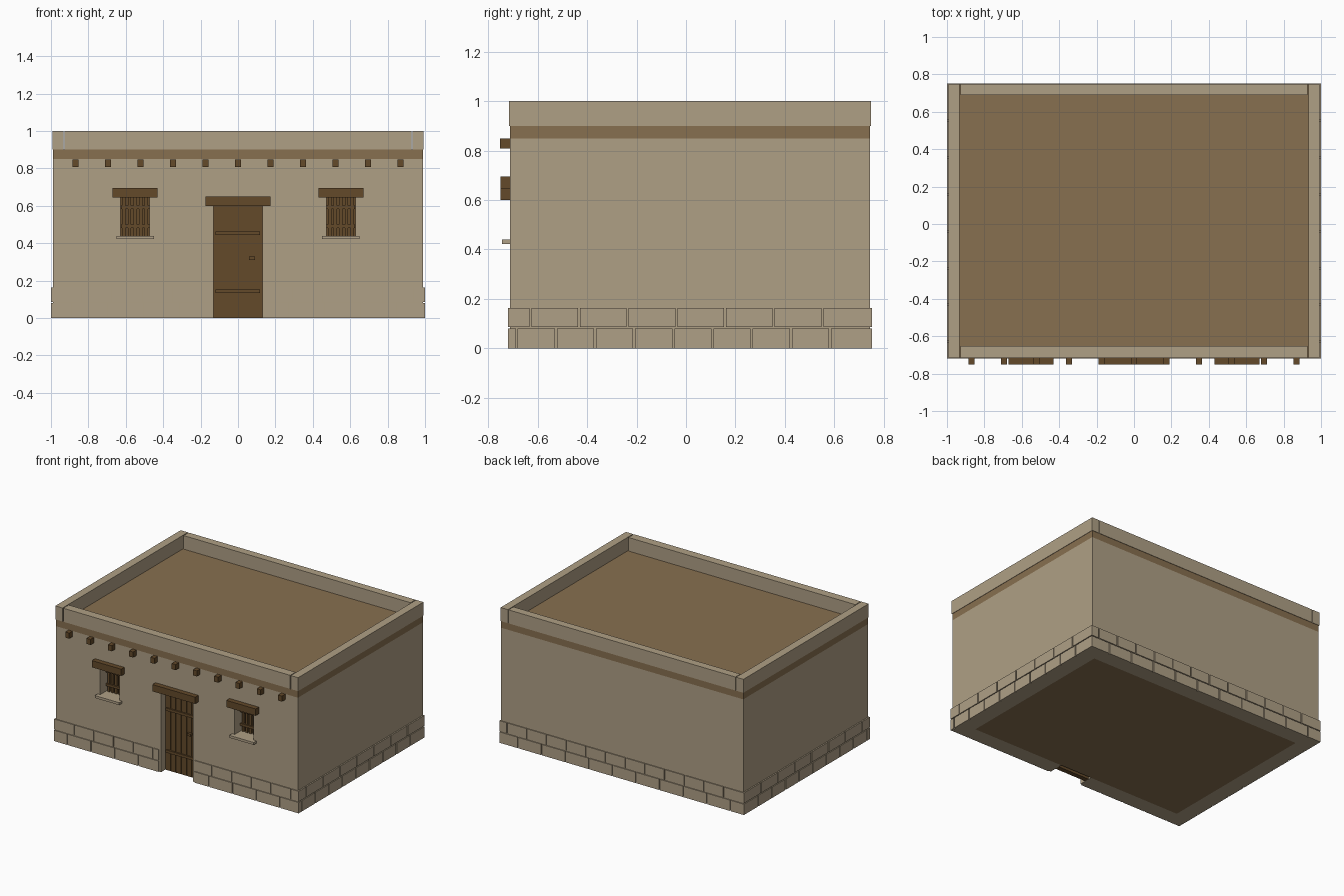
import bpy, bmesh
from mathutils import Vector

if "Cube" in bpy.data.objects:
    bpy.data.objects.remove(bpy.data.objects["Cube"])


def material(name, rgb):
    m = bpy.data.materials.new(name)
    m.diffuse_color = (*rgb, 1)
    m.use_nodes = True
    m.node_tree.nodes["Principled BSDF"].inputs["Base Color"].default_value = m.diffuse_color
    return m


PLASTER = material("plaster", (0.43, 0.35, 0.235))
STONE = material("stone", (0.43, 0.35, 0.24))
EARTH = material("packed earth", (0.245, 0.16, 0.079))
WOOD = material("dark wood", (0.125, 0.067, 0.023))


def boxes(name, mat, spans):
    """One object from boxes given as (x0, x1, y0, y1, z0, z1)."""
    bm = bmesh.new()
    for x0, x1, y0, y1, z0, z1 in spans:
        lo, hi = Vector((x0, y0, z0)), Vector((x1, y1, z1))
        verts = bmesh.ops.create_cube(bm, size=1)["verts"]
        bmesh.ops.scale(bm, vec=hi - lo, verts=verts)
        bmesh.ops.translate(bm, vec=(lo + hi) / 2, verts=verts)
    mesh = bpy.data.meshes.new(name)
    bm.to_mesh(mesh)
    bm.free()
    if mat:
        mesh.materials.append(mat)
    obj = bpy.data.objects.new(name, mesh)
    bpy.context.collection.objects.link(obj)
    return obj


def cut(target, name, span):
    cutter = boxes(name, None, [span])
    cutter.hide_render = True
    cutter.hide_viewport = True
    cutter.display_type = 'WIRE'
    mod = target.modifiers.new(name, 'BOOLEAN')
    mod.operation, mod.solver, mod.object = 'DIFFERENCE', 'EXACT', cutter


X, F, B = 0.99, -0.713, 0.745       # wall half width, front and back planes
T = 0.11                            # wall thickness
WIN = 0.55                          # window centre

# Hollow walls with door and window openings
walls = boxes("walls", PLASTER, [(-X, X, F, B, 0, 0.85)])
cut(walls, "room_cutter", (-X + T, X - T, F + T, B - T, -0.1, 0.95))
cut(walls, "door_cutter", (-0.13, 0.13, F - 0.1, F + T + 0.05, -0.1, 0.60))
for side, s in (("left", -1), ("right", 1)):
    cut(walls, side + "_window_cutter",
        (s * WIN - 0.078, s * WIN + 0.078, F - 0.1, F + T + 0.05, 0.44, 0.645))

# Floor and roof slabs
boxes("floor", EARTH, [(-X + T, X - T, F + T, B - T, 0, 0.02)])
boxes("roof_slab", EARTH, [(-X, X, F, B, 0.85, 0.90)])

# Parapet: two full-depth sides, front and back between them
boxes("parapet", PLASTER, [
    (-0.993, -0.934, F - 0.003, B + 0.003, 0.90, 1.0),
    (0.934, 0.993, F - 0.003, B + 0.003, 0.90, 1.0),
    (-0.928, 0.928, F - 0.003, F + 0.06, 0.90, 1.0),
    (-0.928, 0.928, B - 0.055, B + 0.003, 0.90, 1.0)])


# Two courses of stone blocks around the base
def course(start, end, first, step, skip=None):
    """Block intervals along one side, leaving out the skip interval."""
    cuts = [start]
    p = first
    while p < end - 0.02:
        cuts.append(p)
        p += step
    cuts.append(end)
    out = []
    for a, b in zip(cuts, cuts[1:]):
        a, b = a + 0.004 * (a > start), b - 0.004 * (b < end)
        if skip and b > skip[0] and a < skip[1]:
            parts = [(a, min(b, skip[0])), (max(a, skip[1]), b)]
        else:
            parts = [(a, b)]
        out += [(u, v) for u, v in parts if v - u > 0.01]
    return out


SF, SB = -0.72, 0.752
front, back, left, right = [], [], [], []
for z0, z1, fx, sx, fy, sy in ((0, 0.08, -0.89, 0.193, -0.685, 0.1585),
                               (0.086, 0.163, -0.835, 0.161, -0.63, 0.197)):
    front += [(a, b, SF, F + 0.01, z0, z1)
              for a, b in course(-1, 1, fx, sx, (-0.147, 0.147))]
    back += [(a, b, B - 0.01, SB, z0, z1) for a, b in course(-1, 1, fx, sx)]
    for a, b in course(SF, SB, fy, sy):
        left.append((-1, -X + 0.01, a, b, z0, z1))
        right.append((X - 0.01, 1, a, b, z0, z1))
for name, spans in (("front", front), ("back", back),
                    ("left", left), ("right", right)):
    boxes(name + "_base_stones", STONE, spans)

# Roof beam ends along the front
boxes("roof_beam_ends", WOOD,
      [(0.174 * i - 0.016, 0.174 * i + 0.016, -0.752, F + 0.05, 0.808, 0.849)
       for i in range(-5, 6)])

# Door: planks on a backing, two battens, handle, lintel
D = F + 0.05
boxes("door_backing", WOOD, [(-0.13, 0.13, D + 0.006, D + 0.035, 0, 0.60)])
w = 0.26 / 6
boxes("door_planks", WOOD,
      [(-0.13 + i * w + 0.002, -0.13 + (i + 1) * w - 0.002,
        D, D + 0.01, 0, 0.598) for i in range(6)])
boxes("door_battens", WOOD, [(-0.12, 0.118, D - 0.01, D + 0.005, z, z + 0.02)
                             for z in (0.133, 0.443)])
boxes("door_handle", WOOD, [(0.06, 0.09, D - 0.02, D + 0.005, 0.31, 0.328)])
boxes("door_lintel", WOOD, [(-0.175, 0.175, -0.75, F + 0.05, 0.60, 0.65)])

# Windows: dark shutter, upright bars, cross bars, lintel and sill
for side, s in (("left", -1), ("right", 1)):
    c, y = s * WIN, F + 0.07
    boxes(side + "_window_shutter", WOOD,
          [(c - 0.078, c + 0.078, y + 0.02, y + 0.035, 0.44, 0.645)])
    boxes(side + "_window_bars", WOOD,
          [(c + i * 0.03 - 0.009, c + i * 0.03 + 0.009, y, y + 0.021,
            0.44, 0.645) for i in range(-2, 3)])
    boxes(side + "_window_cross_bars", WOOD,
          [(c - 0.076, c + 0.076, y - 0.008, y + 0.01, z, z + 0.018)
           for z in (0.482, 0.583)])
    boxes(side + "_window_lintel", WOOD,
          [(c - 0.12, c + 0.12, -0.75, F + 0.05, 0.645, 0.695)])
    boxes(side + "_window_sill", STONE,
          [(c - 0.1, c + 0.1, -0.745, F + 0.02, 0.422, 0.44)])
